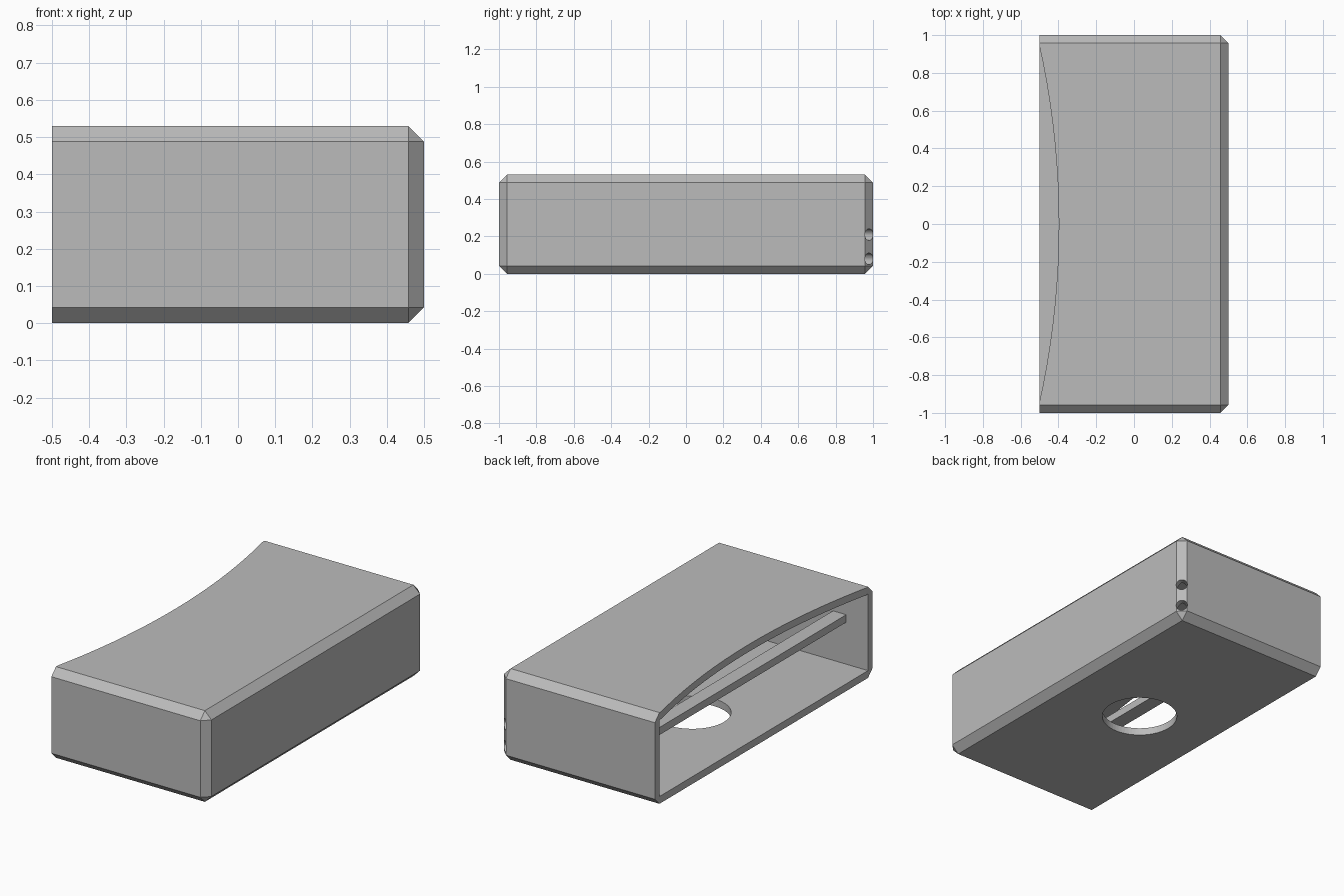
import bpy
import bmesh
from math import pi
from mathutils import Matrix, Vector

if "Cube" in bpy.data.objects:
    bpy.data.objects.remove(bpy.data.objects["Cube"], do_unlink=True)

WALL = 0.0425            # wall thickness and chamfer size
W, L, H = 1.0, 2.0, 0.53

grey = bpy.data.materials.new("plain grey")
grey.use_nodes = True
grey.diffuse_color = (0.5, 0.5, 0.5, 1)
grey.node_tree.nodes["Principled BSDF"].inputs["Base Color"].default_value = (0.5, 0.5, 0.5, 1)


def finish(name, bm, helper=False):
    bmesh.ops.recalc_face_normals(bm, faces=bm.faces)
    mesh = bpy.data.meshes.new(name)
    bm.to_mesh(mesh)
    bm.free()
    mesh.materials.append(grey)
    obj = bpy.data.objects.new(name, mesh)
    bpy.context.collection.objects.link(obj)
    obj.hide_render = helper
    obj.hide_viewport = helper
    return obj


def box_bm(lo, hi):
    lo, hi = Vector(lo), Vector(hi)
    bm = bmesh.new()
    bmesh.ops.create_cube(bm, size=1, matrix=Matrix.Translation((lo + hi) / 2)
                          @ Matrix.Diagonal((*(hi - lo), 1)))
    return bm


def cylinder(name, centre, radius, depth, axis, sides):
    turn = Vector((0, 0, 1)).rotation_difference(Vector(axis)).to_matrix().to_4x4()
    bm = bmesh.new()
    bmesh.ops.create_cone(bm, cap_ends=True, segments=sides, radius1=radius, radius2=radius,
                          depth=depth, matrix=Matrix.Translation(centre) @ turn)
    return finish(name, bm, True)


# Case: block chamfered on every edge except those of the open side
bm = box_bm((-W / 2, -L / 2, 0), (W / 2, L / 2, H))
edges = [e for e in bm.edges if any(v.co.x > 0 for v in e.verts)]
bmesh.ops.bevel(bm, geom=edges, offset=WALL, segments=1, affect='EDGES')
case = finish("case", bm)

# Cutters: cavity, curved top notch, floor hole and two corner holes
cavity = finish("cavity_cutter", box_bm((-W, -L / 2 + WALL, WALL),
                                        (W / 2 - WALL, L / 2 - WALL, H - WALL)), True)
half, depth = 0.94, 0.102
radius = (half ** 2 + depth ** 2) / (2 * depth)
notch = cylinder("notch_cutter", (-W / 2 + depth - radius, 0, H), radius, 4 * WALL, (0, 0, 1), 256)
cutters = [cavity, notch,
           cylinder("floor_hole_cutter", (-0.04, 0, 0), 0.205, 0.2, (0, 0, 1), 64)]
for i, z in enumerate((0.08, 0.21)):
    cutters.append(cylinder(f"corner_hole_cutter_{i + 1}",
                            (W / 2 - WALL / 2, L / 2 - WALL / 2, z), 0.031, 0.12, (1, 1, 0), 32))
for cutter in cutters:
    mod = case.modifiers.new(cutter.name, 'BOOLEAN')
    mod.operation = 'DIFFERENCE'
    mod.solver = 'EXACT'
    mod.object = cutter

# Rail: bar spanning the cavity just inside the opening
finish("inner_rail", box_bm((-0.36, -L / 2 + WALL, 0.286), (-0.275, L / 2 - WALL, 0.33)))

# Smooth the round cuts while keeping edges sharp
bpy.ops.object.select_all(action='DESELECT')
bpy.context.view_layer.objects.active = case
case.select_set(True)
bpy.ops.object.shade_smooth_by_angle(angle=pi / 6)
